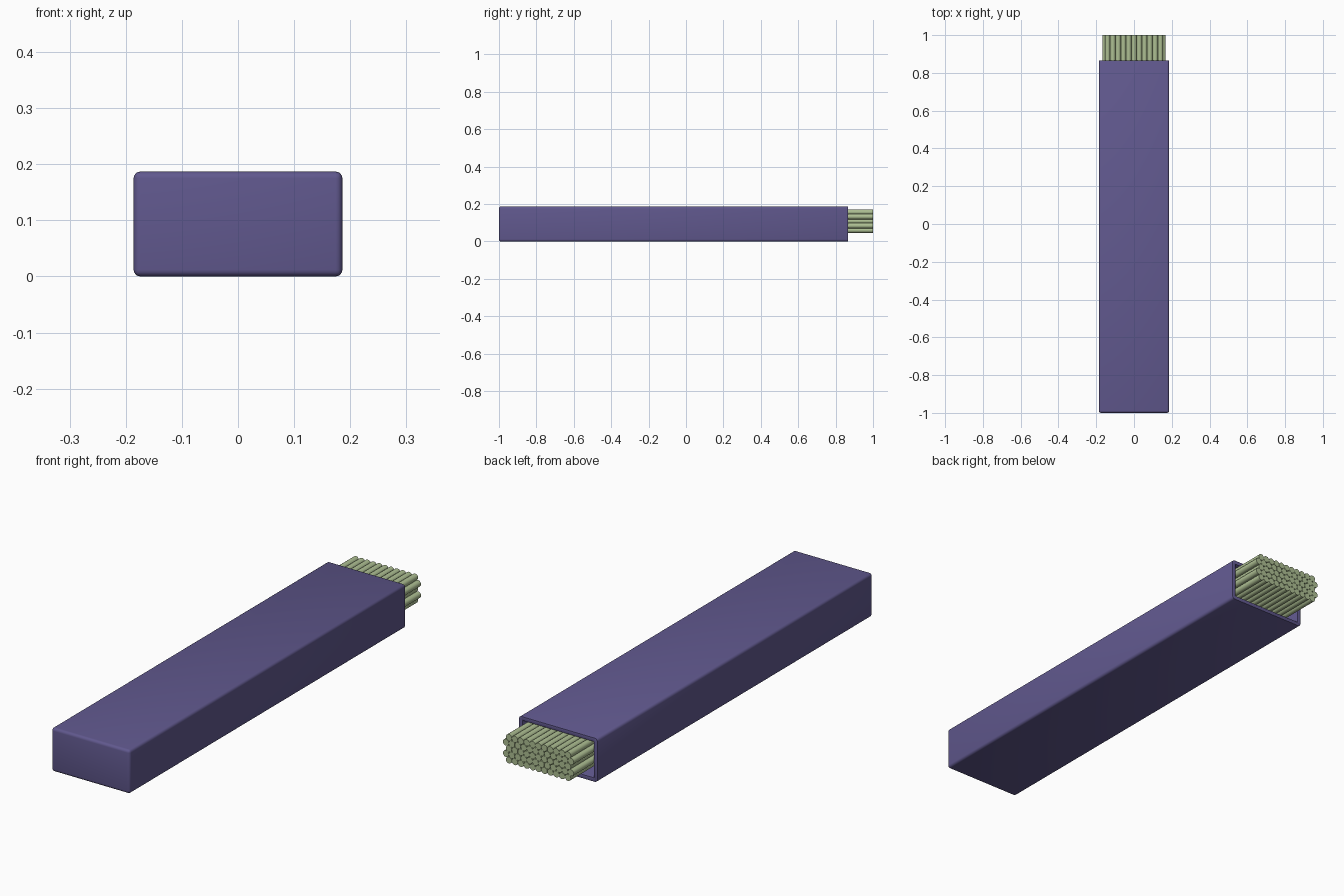
import bpy, bmesh, math
from mathutils import Matrix

if "Cube" in bpy.data.objects:
    bpy.data.objects.remove(bpy.data.objects["Cube"])

HALF_W, HEIGHT = 0.186, 0.187
FRONT, RIM, TIP = -1.0, 0.866, 1.0
WALL = 0.016


def material(name, rgb):
    m = bpy.data.materials.new(name)
    m.diffuse_color = (*rgb, 1)
    m.use_nodes = True
    m.node_tree.nodes["Principled BSDF"].inputs["Base Color"].default_value = m.diffuse_color
    return m


def add_object(name, bm, mat):
    me = bpy.data.meshes.new(name)
    bm.to_mesh(me)
    bm.free()
    ob = bpy.data.objects.new(name, me)
    bpy.context.collection.objects.link(ob)
    me.materials.append(mat)
    bpy.ops.object.select_all(action='DESELECT')
    ob.select_set(True)
    bpy.context.view_layer.objects.active = ob
    return ob


# Sleeve: rounded box, closed at the front and open at the back
bm = bmesh.new()
bmesh.ops.create_cube(bm, size=1, matrix=Matrix.Translation((0, (FRONT + RIM) / 2, HEIGHT / 2))
                      @ Matrix.Diagonal((2 * HALF_W, RIM - FRONT, HEIGHT, 1)))
back = [f for f in bm.faces if f.normal.y > 0.9]
bmesh.ops.delete(bm, geom=back, context='FACES')
bmesh.ops.bevel(bm, geom=[e for e in bm.edges if not e.is_boundary],
                offset=0.012, segments=4, profile=0.5, affect='EDGES')
sleeve = add_object("sleeve", bm, material("sleeve_purple", (0.118, 0.098, 0.27)))
solid = sleeve.modifiers.new("wall", 'SOLIDIFY')
solid.thickness = WALL
solid.offset = -1
rim = sleeve.modifiers.new("rim_rounding", 'BEVEL')
rim.width = 0.004
rim.segments = 2
rim.limit_method = 'ANGLE'
rim.angle_limit = math.radians(60)
bpy.ops.object.modifier_apply(modifier="wall")
bpy.ops.object.modifier_apply(modifier="rim_rounding")
bpy.ops.object.shade_smooth_by_angle(angle=math.radians(50))

# Sticks: five staggered rows lying against the top of the sleeve
D = 0.028
START = FRONT + WALL + 0.01
bm = bmesh.new()
for row in range(5):
    count = 11 + row % 2
    z = HEIGHT - WALL - D / 2 - row * D * math.sqrt(3) / 2
    for i in range(count):
        x = (i - (count - 1) / 2) * D
        bmesh.ops.create_cone(bm, cap_ends=True, segments=16, radius1=D / 2, radius2=D / 2,
                              depth=TIP - START,
                              matrix=Matrix.Translation((x, (START + TIP) / 2, z))
                              @ Matrix.Rotation(math.pi / 2, 4, 'X'))
add_object("sticks", bm, material("stick_green", (0.42, 0.52, 0.29)))
bpy.ops.object.shade_smooth_by_angle(angle=math.radians(40))
